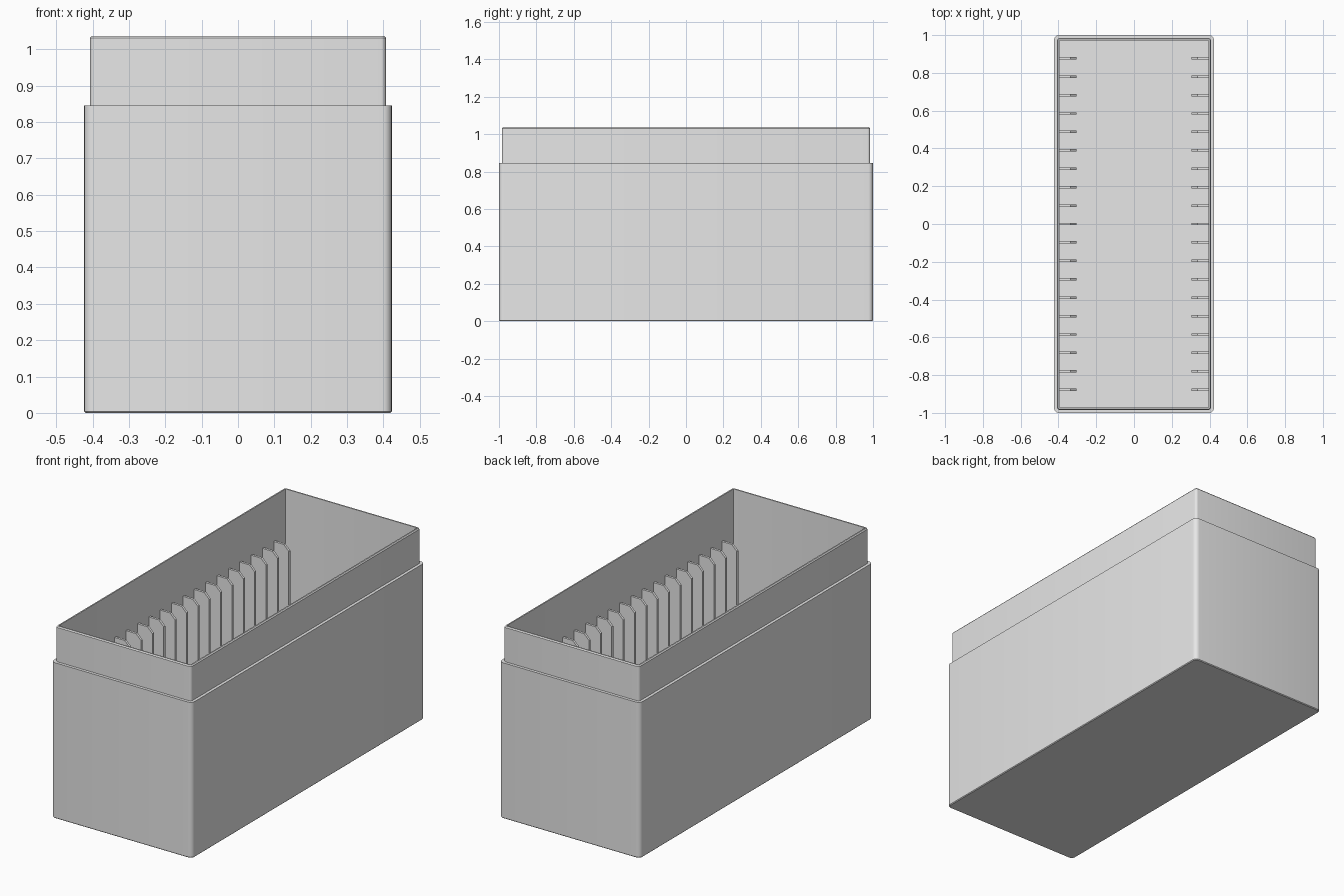
import bpy, bmesh, math

cube = bpy.data.objects.get("Cube")
if cube:
    bpy.data.objects.remove(cube, do_unlink=True)

grey = bpy.data.materials.new("light grey")
grey.use_nodes = True
grey.diffuse_color = (0.8, 0.8, 0.8, 1)
grey.node_tree.nodes["Principled BSDF"].inputs["Base Color"].default_value = (0.8, 0.8, 0.8, 1)

HALF_X, HALF_Y = 0.423, 1.0
FLOOR, WALL = 0.02, 0.028


def finish(bm, name):
    bmesh.ops.recalc_face_normals(bm, faces=bm.faces)
    mesh = bpy.data.meshes.new(name)
    bm.to_mesh(mesh)
    bm.free()
    mesh.materials.append(grey)
    obj = bpy.data.objects.new(name, mesh)
    bpy.context.collection.objects.link(obj)
    return obj


def rounded_ring(bm, inset, radius, z, steps=5):
    """Rounded rectangle loop, set in from the outer size of the box."""
    ring = []
    cx, cy = HALF_X - inset - radius, HALF_Y - inset - radius
    for corner, (sx, sy) in enumerate([(1, 1), (-1, 1), (-1, -1), (1, -1)]):
        for i in range(steps + 1):
            a = math.pi / 2 * (corner + i / steps)
            ring.append(bm.verts.new((sx * cx + radius * math.cos(a),
                                      sy * cy + radius * math.sin(a), z)))
    return ring


# Open box: outer wall, ledge, thin raised lip, then the inside down to the floor
profile = [  # inset, corner radius, height
    (0.004, 0.021, 0), (0, 0.025, 0.004),
    (0, 0.025, 0.845), (0.016, 0.014, 0.845),
    (0.016, 0.014, 1.031), (0.021, 0.009, 1.037),
    (WALL, 0.002, 1.037), (WALL, 0.002, FLOOR),
]
bm = bmesh.new()
rings = [rounded_ring(bm, *p) for p in profile]
for low, high in zip(rings, rings[1:]):
    n = len(low)
    for i in range(n):
        j = (i + 1) % n
        bm.faces.new((low[i], low[j], high[j], high[i]))
bm.faces.new(rings[0])
bm.faces.new(rings[-1])
box = finish(bm, "box_shell")
bpy.context.view_layer.objects.active = box
box.select_set(True)
bpy.ops.object.shade_smooth_by_angle(angle=math.radians(30))
box.select_set(False)

# Divider ribs along both long walls, with a chamfered inner top corner
COUNT, SPACING, THICK = 19, 0.0975, 0.013
wall_x, tip_x, top = HALF_X - WALL + 0.003, 0.305, 0.79
outline = [(wall_x, FLOOR), (tip_x, FLOOR), (tip_x, top - 0.03),
           (tip_x + 0.03, top), (wall_x, top)]
for side, name in ((1, "left_ribs"), (-1, "right_ribs")):
    bm = bmesh.new()
    for k in range(COUNT):
        y = (k - (COUNT - 1) / 2) * SPACING
        face = bm.faces.new([bm.verts.new((side * x, y - THICK / 2, z)) for x, z in outline])
        new = bmesh.ops.extrude_face_region(bm, geom=[face])["geom"]
        bmesh.ops.translate(bm, vec=(0, THICK, 0),
                            verts=[v for v in new if isinstance(v, bmesh.types.BMVert)])
    finish(bm, name)
